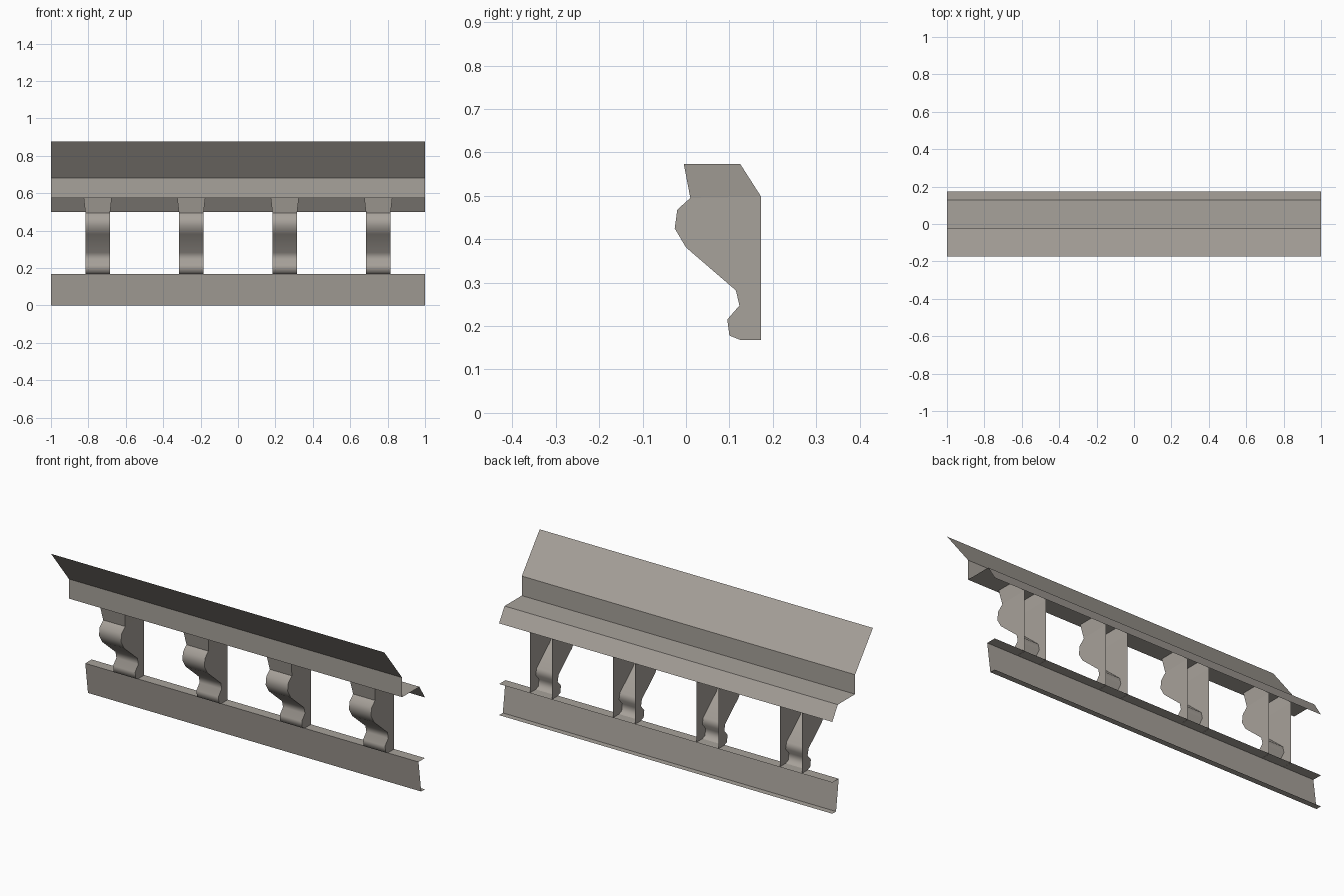
import bpy, bmesh

if "Cube" in bpy.data.objects:
    bpy.data.objects.remove(bpy.data.objects["Cube"])

stone = bpy.data.materials.new("warm_grey_stone")
stone.diffuse_color = (0.39, 0.36, 0.325, 1)
stone.use_nodes = True
stone.node_tree.nodes["Principled BSDF"].inputs["Base Color"].default_value = stone.diffuse_color


def finish(bm, name):
    mesh = bpy.data.meshes.new(name)
    bm.to_mesh(mesh)
    bm.free()
    mesh.materials.append(stone)
    obj = bpy.data.objects.new(name, mesh)
    bpy.context.collection.objects.link(obj)
    return obj


def sheet(bm, profile):
    """Stretch (y, z, half_width) points into a strip across x, facing front."""
    left = [bm.verts.new((-w, y, z)) for y, z, w in profile]
    right = [bm.verts.new((w, y, z)) for y, z, w in profile]
    faces = [bm.faces.new((left[i], left[i + 1], right[i + 1], right[i]))
             for i in range(len(profile) - 1)]
    return left, right, faces


def trim(name, points):
    bm = bmesh.new()
    sheet(bm, [(y, z, 1.0) for y, z in points])
    return finish(bm, name)


# Cornice: overhanging slope, fascia, soffit and slanted back strip
trim("upper_cornice", [(-0.174, 0.875), (-0.021, 0.68), (-0.021, 0.574),
                       (0.127, 0.574), (0.174, 0.498)])

# Lower rail: ledge, slightly leaning face and bottom lip
trim("lower_rail", [(0.174, 0.169), (0.119, 0.169), (0.142, 0.0), (0.174, 0.0)])

# Bracket: scrolled front strip, open at the back, with flared head
W, HEAD = 0.066, 0.075
front = [(-0.005, 0.573, HEAD), (0.01, 0.495, W), (-0.02, 0.468, W),
         (-0.026, 0.425, W), (0.0, 0.381, W), (0.115, 0.282, W),
         (0.123, 0.247, W), (0.095, 0.215, W), (0.1, 0.178, W),
         (0.125, 0.168, W)]
bm = bmesh.new()
left, right, strip = sheet(bm, front)
for f in strip[1:]:
    f.smooth = True
for side, sign in ((left, -1), (right, 1)):
    foot = bm.verts.new((sign * W, 0.173, 0.168))
    shoulder = bm.verts.new((sign * W, 0.173, 0.498))
    top = bm.verts.new((sign * HEAD, 0.125, 0.573))
    shaft = side[1:] + [foot, shoulder]
    head = [side[0], side[1], shoulder, top]
    for loop in (shaft, head):
        bm.faces.new(loop if sign > 0 else loop[::-1])
bracket = finish(bm, "bracket_1")
bracket.location.x = -0.75
for i in range(1, 4):
    copy = bracket.copy()
    copy.name = f"bracket_{i + 1}"
    copy.location.x = -0.75 + 0.5 * i
    bpy.context.collection.objects.link(copy)
